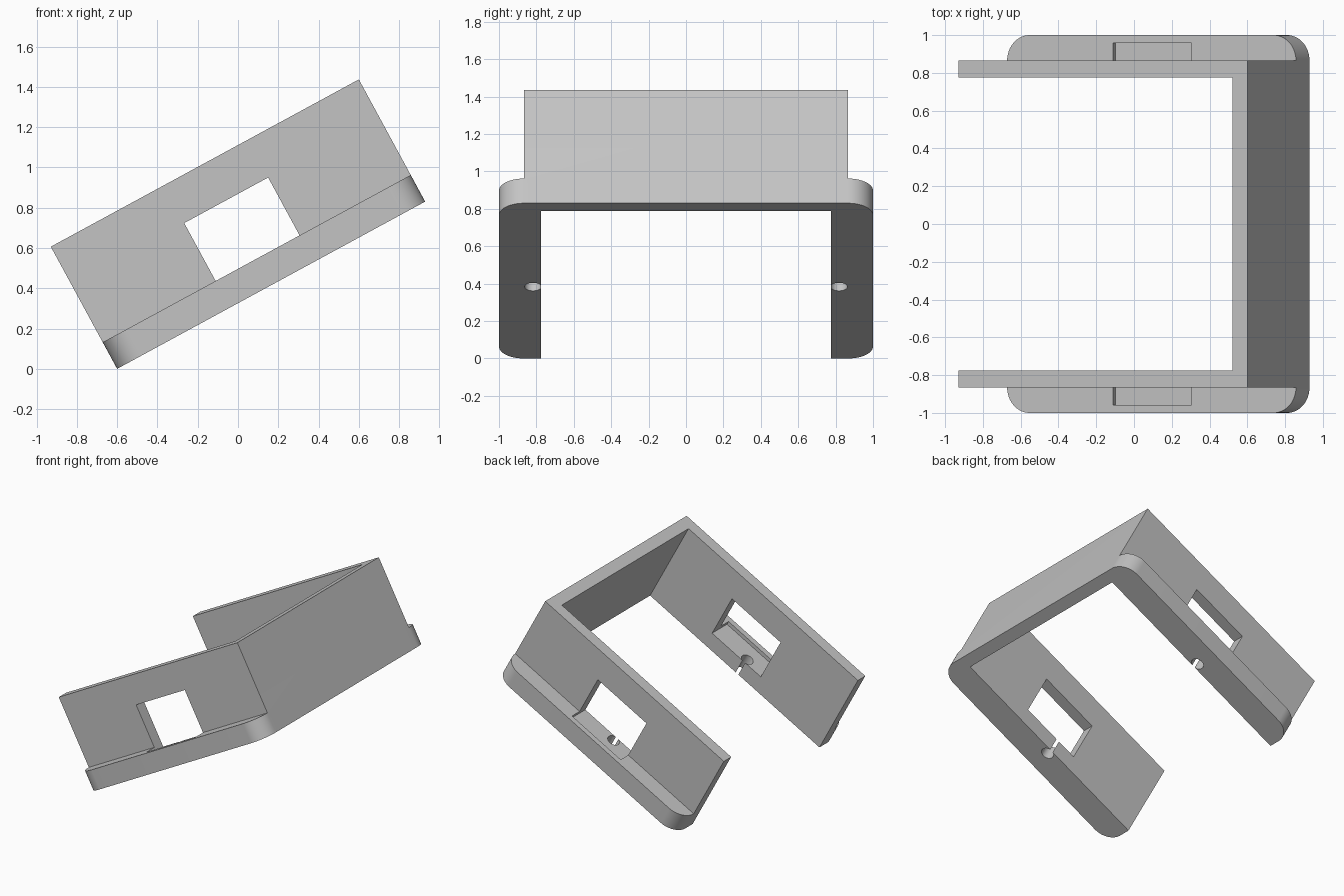
import bpy, bmesh
from math import radians, sin, cos, pi
from mathutils import Matrix

cube = bpy.data.objects.get("Cube")
if cube:
    bpy.data.objects.remove(cube, do_unlink=True)

TILT = radians(28.5)
LENGTH, HEIGHT, WALL = 1.74, 0.69, 0.09
OUTER, FLANGE, LIP = 0.865, 0.135, 0.15      # wall face, flange width, flange height

grey = bpy.data.materials.new("plain grey")
grey.use_nodes = True
grey.diffuse_color = (0.55, 0.55, 0.55, 1)
grey.node_tree.nodes["Principled BSDF"].inputs["Base Color"].default_value = grey.diffuse_color


def prism(name, outline, z0, z1):
    """Extrude a flat outline from z0 up to z1."""
    bm = bmesh.new()
    face = bm.faces.new([bm.verts.new((x, y, z0)) for x, y in outline])
    grown = bmesh.ops.extrude_face_region(bm, geom=[face])["geom"]
    top = [v for v in grown if isinstance(v, bmesh.types.BMVert)]
    bmesh.ops.translate(bm, verts=top, vec=(0, 0, z1 - z0))
    bmesh.ops.recalc_face_normals(bm, faces=bm.faces)
    mesh = bpy.data.meshes.new(name)
    bm.to_mesh(mesh)
    bm.free()
    mesh.materials.append(grey)
    obj = bpy.data.objects.new(name, mesh)
    bpy.context.collection.objects.link(obj)
    return obj


def rect(x0, x1, y0, y1):
    return [(x0, y0), (x1, y0), (x1, y1), (x0, y1)]


def arc(cx, cy, r, start, end, n):
    angles = [start + (end - start) * i / n for i in range(n + 1)]
    return [(cx + r * cos(a), cy + r * sin(a)) for a in angles]


def combine(body, tool, operation):
    """Apply a boolean and discard the tool."""
    tool.hide_render = True
    mod = body.modifiers.new(operation, 'BOOLEAN')
    mod.operation, mod.solver, mod.object = operation, 'EXACT', tool
    bpy.context.view_layer.objects.active = body
    bpy.ops.object.modifier_apply(modifier=mod.name)
    bpy.data.objects.remove(tool, do_unlink=True)


# U-shaped walls: two sides and the end wall
inner = OUTER - WALL
frame = prism("bracket_frame", [
    (0, -OUTER), (LENGTH, -OUTER), (LENGTH, OUTER), (0, OUTER),
    (0, inner), (LENGTH - WALL, inner), (LENGTH - WALL, -inner), (0, -inner)], 0, HEIGHT)

for side in (1, -1):
    def mirrored(points):
        return [(x, y * side) for x, y in points]

    # Bottom flange with rounded outer corners
    flange = ([(0, OUTER - 0.04), (LENGTH, OUTER - 0.04)]
              + arc(LENGTH - FLANGE, OUTER, FLANGE, 0, pi / 2, 16)
              + arc(FLANGE, OUTER, FLANGE, pi / 2, pi, 16))
    combine(frame, prism("flange", mirrored(flange), 0, LIP), 'UNION')

    # Window through the wall, sunk slightly into the flange
    window = rect(0.638, 1.112, inner - 0.1, 0.957)
    combine(frame, prism("window_cutter", mirrored(window), LIP - 0.028, 0.477), 'DIFFERENCE')

    # Round screw hole under the window, just breaking the inner face
    hole = arc(0.803, 0.818, 0.045, 0, 2 * pi, 32)[:-1]
    combine(frame, prism("hole_cutter", mirrored(hole), -0.1, 0.3), 'DIFFERENCE')

# Tilt the finished bracket so it stands on its low edge
frame.data.transform(Matrix.Translation((-0.6, 0, 0)) @ Matrix.Rotation(-TILT, 4, 'Y'))

bpy.ops.object.select_all(action='DESELECT')
frame.select_set(True)
bpy.context.view_layer.objects.active = frame
bpy.ops.object.shade_smooth_by_angle(angle=radians(30))
